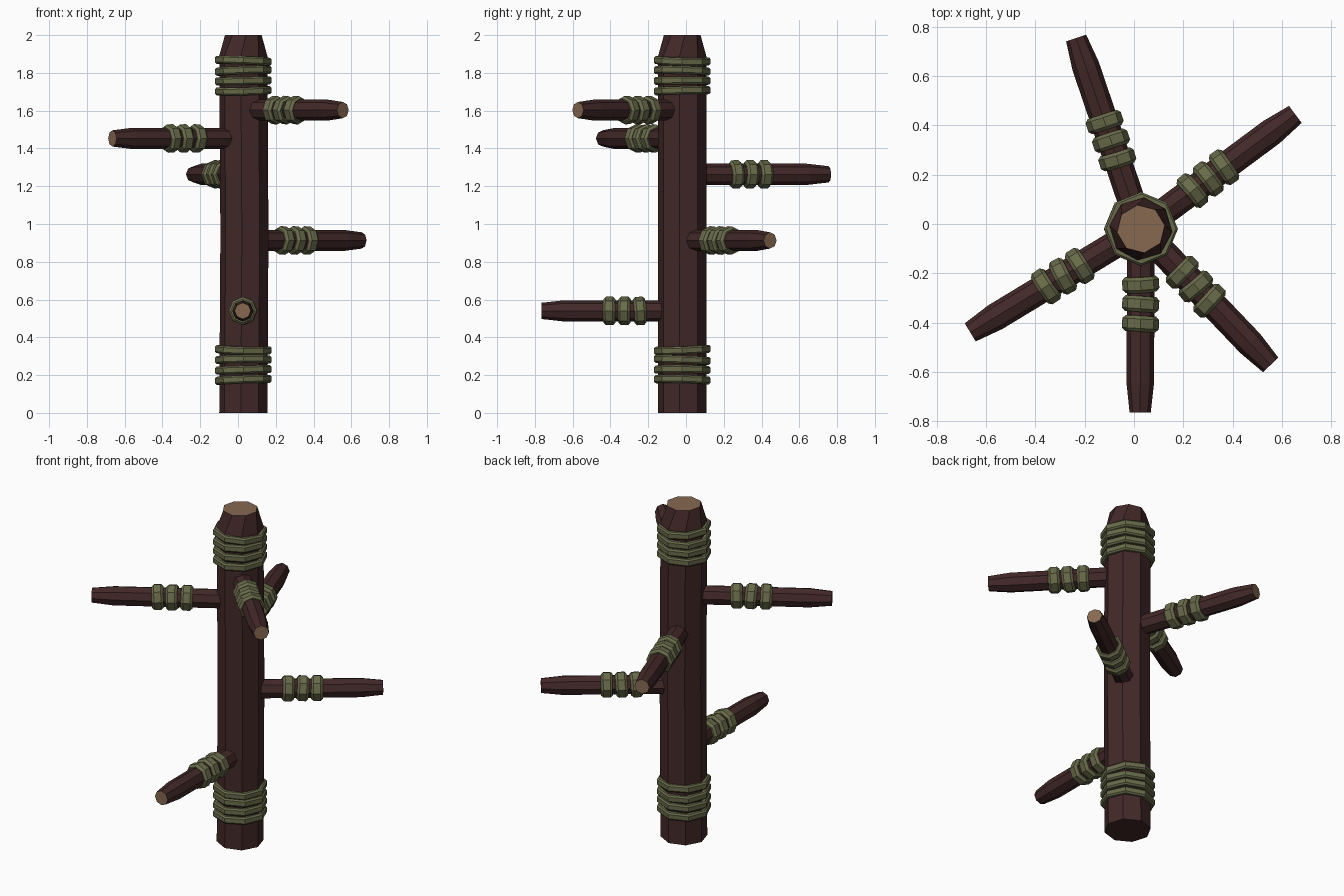
import bpy, bmesh, math, random
from mathutils import Vector, Matrix

if "Cube" in bpy.data.objects:
    bpy.data.objects.remove(bpy.data.objects["Cube"], do_unlink=True)
random.seed(4)
SIDES = 8
CENTRE = Vector((0.028, -0.02, 0))


def material(name, rgb):
    mat = bpy.data.materials.new(name)
    mat.use_nodes = True
    colour = (*rgb, 1)
    mat.diffuse_color = colour
    mat.node_tree.nodes["Principled BSDF"].inputs["Base Color"].default_value = colour
    return mat


BARK = material("dark bark", (0.055, 0.021, 0.021))
CUT = material("cut wood", (0.24, 0.14, 0.08))
ROPE = material("green rope", (0.14, 0.148, 0.068))


def lathe(name, sections, matrix, mats, closed=False):
    """Faceted solid through (radius, height, twist, shift) sections; closed makes a ring."""
    bm = bmesh.new()
    rows = []
    for radius, height, twist, shift in sections:
        angles = [math.tau * i / SIDES + twist for i in range(SIDES)]
        rows.append([bm.verts.new((radius * math.cos(a) + shift, radius * math.sin(a), height))
                     for a in angles])
    pairs = list(zip(rows, rows[1:]))
    if closed:
        pairs.append((rows[-1], rows[0]))
    for low, high in pairs:
        for i in range(SIDES):
            j = (i + 1) % SIDES
            bm.faces.new((low[i], low[j], high[j], high[i]))
    if not closed:
        bm.faces.new(rows[0][::-1])
        bm.faces.new(rows[-1]).material_index = len(mats) - 1
    bmesh.ops.recalc_face_normals(bm, faces=bm.faces)
    mesh = bpy.data.meshes.new(name)
    bm.to_mesh(mesh)
    bm.free()
    for mat in mats:
        mesh.materials.append(mat)
    obj = bpy.data.objects.new(name, mesh)
    obj.matrix_world = matrix
    bpy.context.collection.objects.link(obj)
    return obj


def rope_ring(name, matrix, inner, outer, width, tilt):
    """One chamfered loop of rope, leaning a little at random."""
    h, c = width / 2, width * 0.2
    profile = [(inner, -h), (outer - c, -h), (outer, -h + c),
               (outer, h - c), (outer - c, h), (inner, h)]
    lean = (Matrix.Rotation(random.uniform(-tilt, tilt), 4, 'X')
            @ Matrix.Rotation(random.uniform(-tilt, tilt), 4, 'Y'))
    lathe(name, [(r, z, 0, 0) for r, z in profile], matrix @ lean, [ROPE], closed=True)


# Upright post with a tapered, cut top
turn = math.radians(-6)
lathe("post", [(0.128, 0, turn, 0), (0.128, 0.95, turn, 0.006),
               (0.128, 1.89, turn, 0), (0.098, 2, turn + 0.25, 0)],
      Matrix.Translation(CENTRE), [BARK, CUT])

# Rope bindings near both ends of the post
for label, base in (("lower", 0.175), ("upper", 1.705)):
    for k in range(4):
        place = Matrix.Translation(CENTRE + Vector((0, 0, base + 0.053 * k)))
        rope_ring(f"{label}_post_rope_{k + 1}", place, 0.115, 0.15, 0.042, 0.045)

# Side pegs, each with a cut tip and three loops of rope
tips = {"right_front": (-0.665, -0.44, 1.453), "left_front": (0.555, -0.572, 1.603),
        "front": (0.025, -0.765, 0.54), "left_back": (0.655, 0.445, 0.913),
        "right_back": (-0.235, 0.755, 1.263)}
for label, tip in tips.items():
    tip = Vector(tip)
    root = Vector((CENTRE.x, CENTRE.y, tip.z))
    along = tip - root
    length = along.length
    frame = Matrix.Translation(root) @ along.to_track_quat('Z', 'Y').to_matrix().to_4x4()
    lathe(label + "_peg", [(0.056, 0.03, 0, 0), (0.056, length - 0.12, 0, 0),
                           (0.043, length, 0, 0)], frame, [BARK, CUT])
    for k in range(3):
        place = frame @ Matrix.Translation((0, 0, length - 0.36 - 0.08 * k))
        rope_ring(f"{label}_peg_rope_{k + 1}", place, 0.05, 0.075, 0.064, 0.08)
